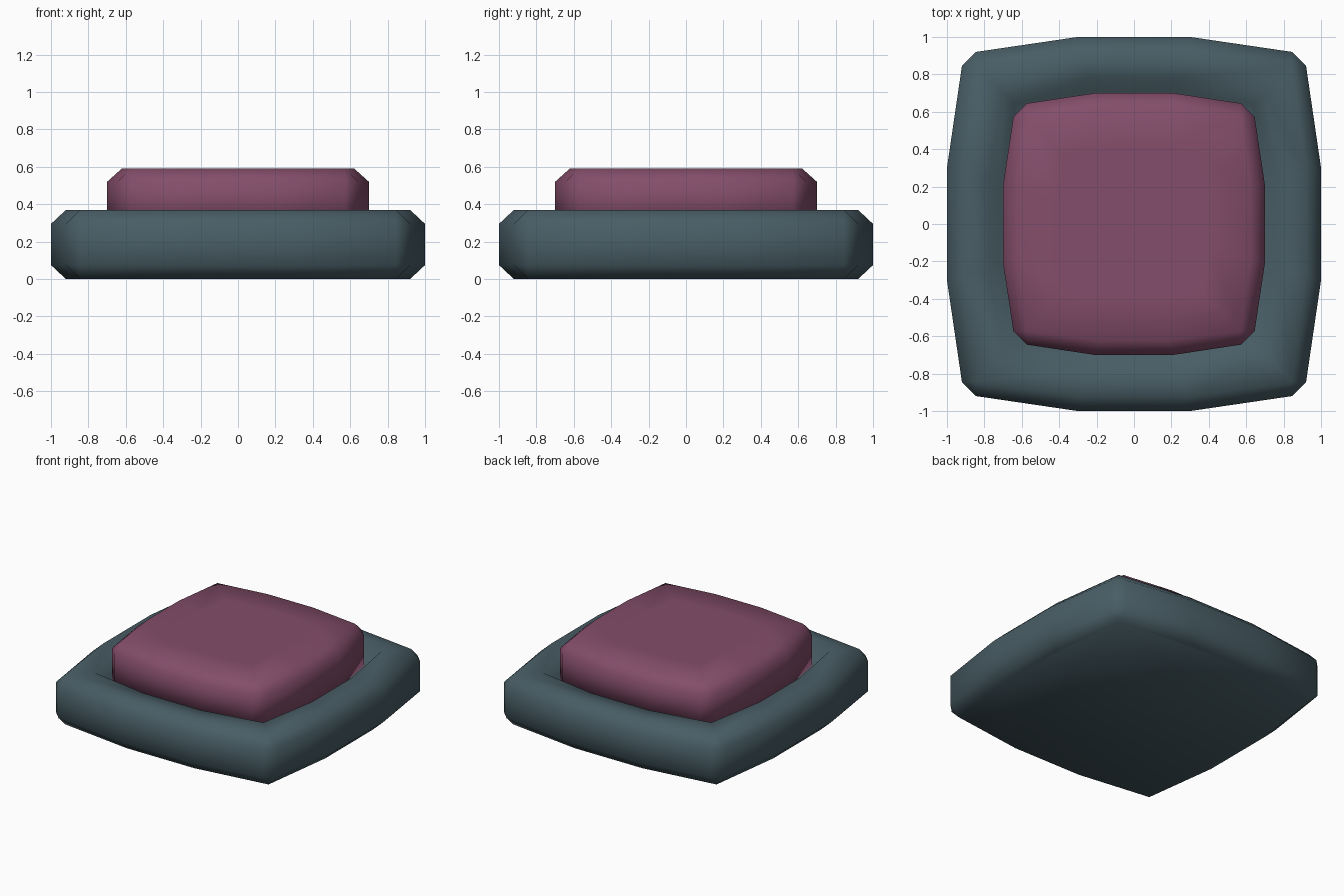
import bpy, bmesh

if "Cube" in bpy.data.objects:
    bpy.data.objects.remove(bpy.data.objects["Cube"])


def material(name, color):
    mat = bpy.data.materials.new(name)
    mat.diffuse_color = (*color, 1)
    mat.use_nodes = True
    mat.node_tree.nodes["Principled BSDF"].inputs["Base Color"].default_value = mat.diffuse_color
    return mat


def outline(mid, side, tip, flat):
    """Bulged square: mid = bulge reach, (tip, side) = corner points, flat = half width of the flat middle."""
    quarter = [(flat, -mid), (tip, -side), (side, -tip), (mid, -flat)]
    pts = []
    for _ in range(4):
        pts += quarter
        quarter = [(-y, x) for x, y in quarter]
    return pts


def loft(name, rings, mat):
    """Skin a stack of (z, outline) rings and cap both ends."""
    bm = bmesh.new()
    loops = [[bm.verts.new((x, y, z)) for x, y in pts] for z, pts in rings]
    for a, b in zip(loops, loops[1:]):
        for i in range(16):
            j = (i + 1) % 16
            bm.faces.new((a[i], a[j], b[j], b[i]))
    bm.faces.new(loops[0][::-1])
    bm.faces.new(loops[-1])
    bmesh.ops.remove_doubles(bm, verts=bm.verts, dist=0.001)
    bmesh.ops.recalc_face_normals(bm, faces=bm.faces)
    mesh = bpy.data.meshes.new(name)
    for f in bm.faces:
        f.smooth = True
    bm.to_mesh(mesh)
    bm.free()
    mesh.materials.append(mat)
    obj = bpy.data.objects.new(name, mesh)
    bpy.context.collection.objects.link(obj)
    return obj


slate = material("slate blue grey", (0.065, 0.11, 0.13))
plum = material("plum", (0.23, 0.075, 0.145))

# base: chamfered bulging slab with a shallow pocket in its top
body = outline(1.0, 0.92, 0.845, 0.3)
edge = outline(0.92, 0.845, 0.845, 0.28)
loft("base", [
    (0.0, edge), (0.075, body), (0.295, body), (0.37, edge),
    (0.37, outline(0.78, 0.70, 0.70, 0.24)),
    (0.295, outline(0.715, 0.64, 0.64, 0.22)),
    (0.28, outline(0.60, 0.54, 0.54, 0.18)),
], slate)

# button: smaller slab of the same shape standing in the pocket
cap = outline(0.70, 0.645, 0.572, 0.21)
loft("button", [
    (0.27, cap), (0.52, cap),
    (0.59, outline(0.622, 0.572, 0.572, 0.19)),
    (0.59, outline(0.40, 0.37, 0.37, 0.12)),
], plum)
